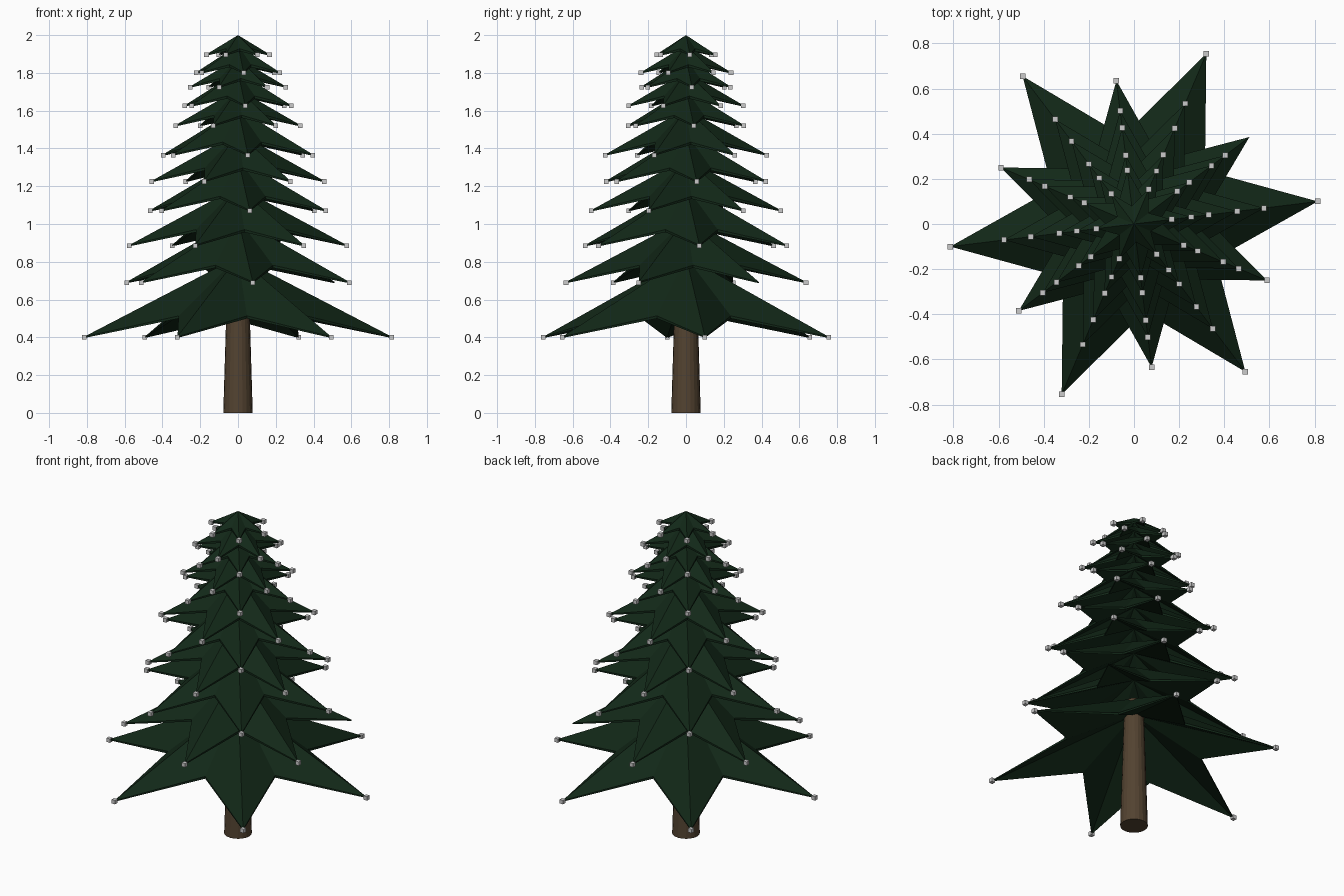
import bpy, bmesh, math
from mathutils import Matrix, Vector

if "Cube" in bpy.data.objects:
    bpy.data.objects.remove(bpy.data.objects["Cube"])


def material(name, rgb):
    m = bpy.data.materials.new(name)
    m.diffuse_color = (*rgb, 1)
    m.use_nodes = True
    m.node_tree.nodes["Principled BSDF"].inputs["Base Color"].default_value = m.diffuse_color
    return m


def add_object(name, bm, mat=None):
    bmesh.ops.recalc_face_normals(bm, faces=bm.faces)
    me = bpy.data.meshes.new(name)
    bm.to_mesh(me)
    bm.free()
    ob = bpy.data.objects.new(name, me)
    bpy.context.collection.objects.link(ob)
    if mat:
        me.materials.append(mat)
    return ob


green = material("needles", (0.006, 0.021, 0.009))
brown = material("bark", (0.085, 0.055, 0.03))

# Tapered trunk
bm = bmesh.new()
bmesh.ops.create_cone(bm, cap_ends=True, segments=20, radius1=0.078, radius2=0.054,
                      depth=0.8, matrix=Matrix.Translation((0, 0, 0.4)))
add_object("trunk", bm, brown)

# Branch tiers: (tip height, tip radius), from bottom to top
TIERS = [(0.40, 0.82), (0.69, 0.64), (0.885, 0.58), (1.07, 0.505), (1.225, 0.46),
         (1.365, 0.43), (1.52, 0.333), (1.625, 0.306), (1.725, 0.255), (1.80, 0.24),
         (1.895, 0.168)]
POINTS = 6
LIP = 0.014


def branch_tier(name, z, r, height, start):
    """Hollow six-pointed star cone with a thin lip; returns its tip positions."""
    bm = bmesh.new()
    top, low, tips = [], [], []
    for i in range(POINTS * 2):
        a = start + i * math.pi / POINTS
        notch = i % 2
        rad = r * (0.48 if notch else 1)
        h = z + (0.25 * height if notch else 0)
        p = Vector((rad * math.cos(a), rad * math.sin(a), h))
        if not notch:
            tips.append(p)
        lip = LIP if notch else LIP * 0.5
        top.append(bm.verts.new(p + Vector((0, 0, lip * 0.5))))
        low.append(bm.verts.new(p - Vector((0, 0, lip * 0.5))))
    apex = bm.verts.new((0, 0, z + height))
    under = bm.verts.new((0, 0, z + height * 0.75))
    n = len(top)
    for i in range(n):
        j = (i + 1) % n
        bm.faces.new((top[i], top[j], apex))
        bm.faces.new((low[j], low[i], under))
        bm.faces.new((low[i], low[j], top[j], top[i]))
    add_object(name, bm, green)
    return tips


ornaments = bmesh.new()
for k, (z, r) in enumerate(TIERS):
    height = r * (0.52 + 0.0105 * k)
    if k == len(TIERS) - 1:
        height = 2.0 - z
    start = math.radians(7 + 30 * (k % 2))
    for i, p in enumerate(branch_tier(f"branch_tier_{k + 1}", z, r, height, start)):
        # One tip of the second tier carries no ornament
        if (k, i) != (1, 0):
            bmesh.ops.create_cube(ornaments, size=0.024, matrix=Matrix.Translation(p))

# Small cube ornaments on the branch tips
add_object("tip_ornaments", ornaments)
